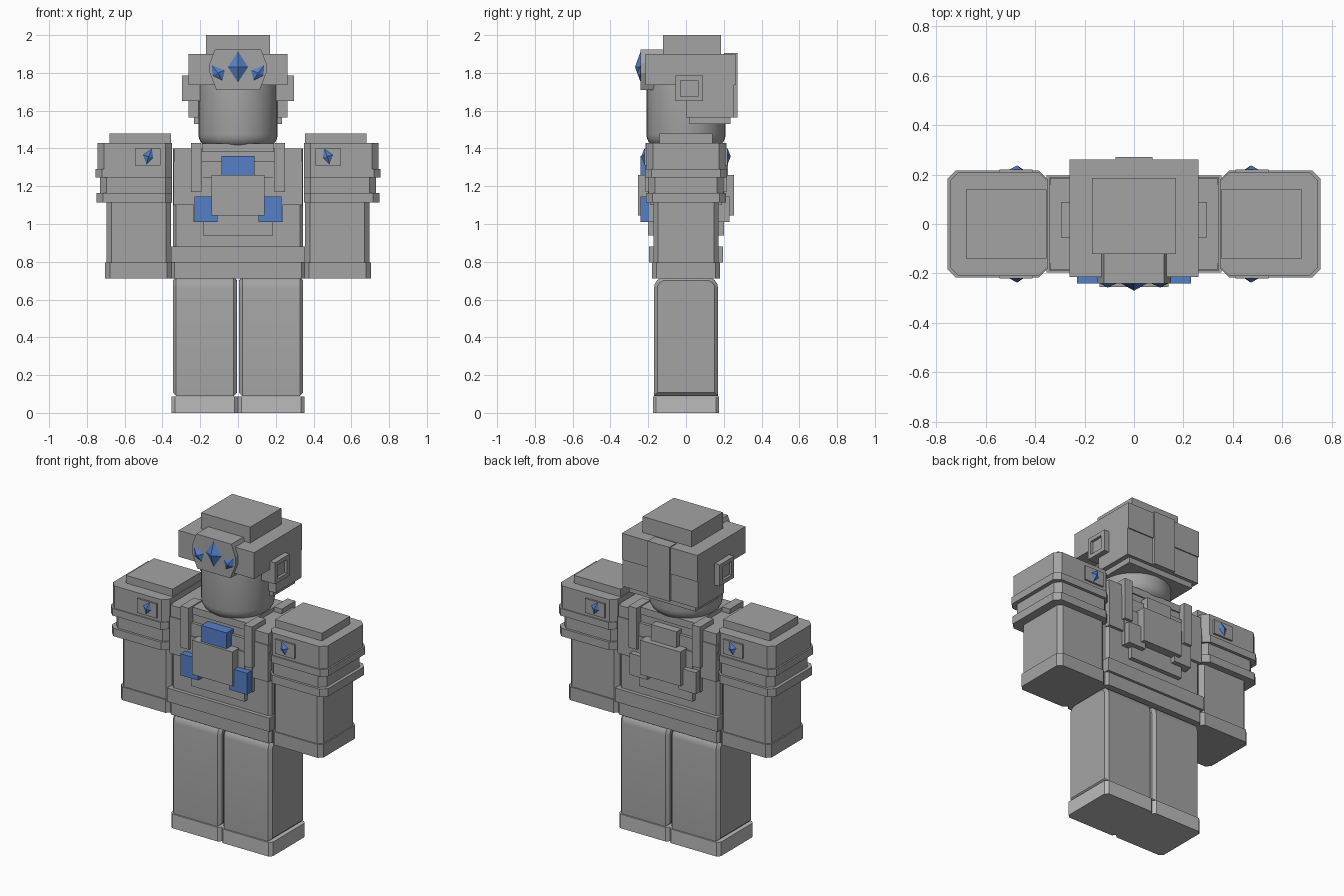
import bpy, bmesh, math
from mathutils import Vector

if "Cube" in bpy.data.objects:
    bpy.data.objects.remove(bpy.data.objects["Cube"])


def mat(name, rgb):
    m = bpy.data.materials.new(name)
    m.diffuse_color = (*rgb, 1)
    m.use_nodes = True
    m.node_tree.nodes["Principled BSDF"].inputs["Base Color"].default_value = m.diffuse_color
    return m


GREY = mat("stone grey", (0.37, 0.37, 0.37))
LIGHT = mat("light grey", (0.50, 0.50, 0.50))
BLUE = mat("gem blue", (0.09, 0.215, 0.58))


def finish(bm, name, m, smooth=False):
    bmesh.ops.recalc_face_normals(bm, faces=bm.faces)
    me = bpy.data.meshes.new(name)
    bm.to_mesh(me)
    bm.free()
    me.materials.append(m)
    ob = bpy.data.objects.new(name, me)
    bpy.context.collection.objects.link(ob)
    if smooth:
        bpy.ops.object.select_all(action='DESELECT')
        ob.select_set(True)
        bpy.context.view_layer.objects.active = ob
        bpy.ops.object.shade_smooth_by_angle(angle=math.radians(40))
    return ob


def box(name, x, y, z, m=GREY, chamfer=0.0, all_edges=0.0):
    """Box from ranges; chamfer cuts the upright edges, all_edges rounds the rest."""
    bm = bmesh.new()
    bmesh.ops.create_cube(bm, size=1)
    for v in bm.verts:
        for i, r in enumerate((x, y, z)):
            v.co[i] = (r[0] + r[1]) / 2 + v.co[i] * (r[1] - r[0])
    if chamfer:
        up = [e for e in bm.edges if abs(e.verts[0].co.z - e.verts[1].co.z) > 1e-4]
        bmesh.ops.bevel(bm, geom=up, offset=chamfer, segments=1, affect='EDGES')
    if all_edges:
        flat = [e for e in bm.edges if abs(e.verts[0].co.z - e.verts[1].co.z) < 1e-4]
        bmesh.ops.bevel(bm, geom=flat, offset=all_edges, segments=1, affect='EDGES')
    return finish(bm, name, m)


def side(s, a, b):
    return tuple(sorted((s * a, s * b)))


def prism(name, pts, axis, a, b, m=GREY, bevel=0.0, smooth=False):
    """Extrude a profile along x (points are y,z) or y (points are x,z)."""
    bm = bmesh.new()
    vs = [bm.verts.new((a, p, q) if axis == 'x' else (p, a, q)) for p, q in pts]
    f = bm.faces.new(vs)
    ext = bmesh.ops.extrude_face_region(bm, geom=[f])
    d = Vector((b - a, 0, 0)) if axis == 'x' else Vector((0, b - a, 0))
    bmesh.ops.translate(bm, vec=d, verts=[g for g in ext['geom'] if isinstance(g, bmesh.types.BMVert)])
    if bevel:
        rim = [e for e in bm.edges if abs((e.verts[0].co - e.verts[1].co).x) < 1e-4]
        bmesh.ops.bevel(bm, geom=rim, offset=bevel, segments=1, affect='EDGES')
    return finish(bm, name, m, smooth)


def gem(name, pts, y0, y1):
    """Faceted gem: outline in x,z rising to a point at y1."""
    bm = bmesh.new()
    vs = [bm.verts.new((x, y0, z)) for x, z in pts]
    n = len(pts)
    tip = bm.verts.new((sum(p[0] for p in pts) / n, y1, sum(p[1] for p in pts) / n))
    bm.faces.new(vs)
    for i in range(n):
        bm.faces.new((vs[i], vs[(i + 1) % n], tip))
    return finish(bm, name, BLUE)


# legs: side profile with rounded top, plus boots
r = 0.06
leg = [(-0.17, 0.09), (0.17, 0.09)]
leg += [(0.17 - r + r * math.cos(t), 0.72 - r + r * math.sin(t)) for t in [i * math.pi / 8 for i in range(5)]]
leg += [(-0.17 + r - r * math.sin(t), 0.72 - r + r * math.cos(t)) for t in [i * math.pi / 8 for i in range(5)]]
for s, n in ((-1, "left"), (1, "right")):
    prism(n + "_leg", leg, 'x', s * 0.005, s * 0.345, bevel=0.018, smooth=True)
    box(n + "_boot", side(s, 0.0, 0.352), (-0.176, 0.176), (0, 0.088), LIGHT, 0.018)

# torso and waist bands
box("torso", (-0.345, 0.345), (-0.172, 0.172), (0.78, 1.40), GREY, 0.018)
box("hip_band", (-0.352, 0.352), (-0.18, 0.18), (0.712, 0.795), GREY, 0.015)
box("waist_band", (-0.355, 0.355), (-0.196, 0.196), (0.795, 0.88))
box("collar", (-0.19, 0.19), (-0.18, 0.18), (1.38, 1.425))

# stepped chest and back armour
for f, n in ((-1, "front"), (1, "back")):
    c = BLUE if f < 0 else GREY
    box(n + "_armour_wide", (-0.342, 0.342), side(f, 0.10, 0.19), (1.10, 1.33))
    box(n + "_armour_middle", (-0.235, 0.235), side(f, 0.10, 0.196), (1.01, 1.25))
    box(n + "_armour_low", (-0.185, 0.185), side(f, 0.10, 0.20), (0.94, 1.25))
    box(n + "_center_plate", (-0.14, 0.14), side(f, 0.18, 0.255), (1.045, 1.26))
    box(n + "_top_block", (-0.088, 0.088), side(f, 0.16, 0.24 if f < 0 else 0.222), (1.24, 1.36), c)
    for s in (-1, 1):
        box(n + "_side_block", side(s, 0.108, 0.23), side(f, 0.18, 0.24 if f < 0 else 0.23), (1.01, 1.145), c)
        box(n + "_strap", side(s, 0.192, 0.248), side(f, 0.08, 0.215), (1.17, 1.43))
        box(n + "_shoulder_strip", side(s, 0.248, 0.34), side(f, 0.07, 0.185), (1.32, 1.40))

# arms, cuffs and layered shoulder armour
for s, n in ((-1, "left"), (1, "right")):
    box(n + "_arm", side(s, 0.355, 0.695), (-0.172, 0.172), (0.78, 1.40), GREY, 0.025)
    box(n + "_cuff", side(s, 0.352, 0.703), (-0.18, 0.18), (0.712, 0.795), GREY, 0.025)
    for k, (xo, yo, z0, z1) in enumerate((
            (0.75, 0.213, 1.115, 1.165), (0.73, 0.198, 1.165, 1.245),
            (0.755, 0.217, 1.245, 1.29), (0.745, 0.21, 1.29, 1.43))):
        box(f"{n}_shoulder_layer_{k}", side(s, 0.35, xo), (-yo, yo), (z0, z1), GREY, 0.035)
    box(n + "_shoulder_pad", side(s, 0.355, 0.68), (-0.14, 0.14), (1.43, 1.478))
    # gem mounts on front and back
    for f in (-1, 1):
        box(n + "_gem_mount", side(s, 0.41, 0.545), side(f, 0.20, 0.221), (1.31, 1.40))
        pts = [(0.455, 1.40), (0.505, 1.365), (0.485, 1.315), (0.447, 1.352)]
        gem(n + "_shoulder_gem", [(s * x, z) for x, z in pts], f * 0.22, f * 0.237)

# head: smooth cylinder with rounded rims
bm = bmesh.new()
bmesh.ops.create_cone(bm, cap_ends=True, segments=32, radius1=0.21, radius2=0.21, depth=0.46)
rim = [e for e in bm.edges if abs(e.verts[0].co.z - e.verts[1].co.z) < 1e-4]
bmesh.ops.bevel(bm, geom=rim, offset=0.07, segments=5, profile=0.5, affect='EDGES')
bmesh.ops.translate(bm, vec=(0, 0, 1.635), verts=bm.verts)
finish(bm, "head", GREY, True)

# helmet
box("helmet_shell", (-0.262, 0.262), (-0.215, 0.262), (1.735, 1.90))
box("helmet_rear", (-0.262, 0.262), (0.0, 0.255), (1.565, 1.735))
box("helmet_rear_rim", (-0.232, 0.232), (0.015, 0.235), (1.53, 1.565))
box("helmet_crown", (-0.17, 0.17), (-0.122, 0.186), (1.90, 2.0))
box("helmet_back_strip", (-0.075, 0.075), (0.20, 0.272), (1.565, 1.905))
for s in (-1, 1):
    # ear frame with recessed middle
    for y, z in (((-0.055, -0.03), (1.65, 1.785)), ((0.063, 0.09), (1.65, 1.785)),
                 ((-0.03, 0.063), (1.65, 1.675)), ((-0.03, 0.063), (1.76, 1.785))):
        box("ear_frame", side(s, 0.20, 0.296), y, z)
    box("ear_center", side(s, 0.20, 0.28), (-0.03, 0.063), (1.675, 1.76))

# forehead plate and its gems
half = [(0.115, 1.71), (0.15, 1.80), (0.15, 1.85), (0.122, 1.925)]
prism("forehead_plate", half + [(-x, z) for x, z in reversed(half)], 'y', -0.24, -0.12)
gem("center_gem", [(0, 1.745), (0.057, 1.83), (0, 1.92), (-0.057, 1.83)], -0.238, -0.27)
for s in (-1, 1):
    pts = [(0.066, 1.815), (0.142, 1.845), (0.138, 1.785), (0.08, 1.755)]
    gem("side_gem", [(s * x, z) for x, z in pts], -0.238, -0.258)
